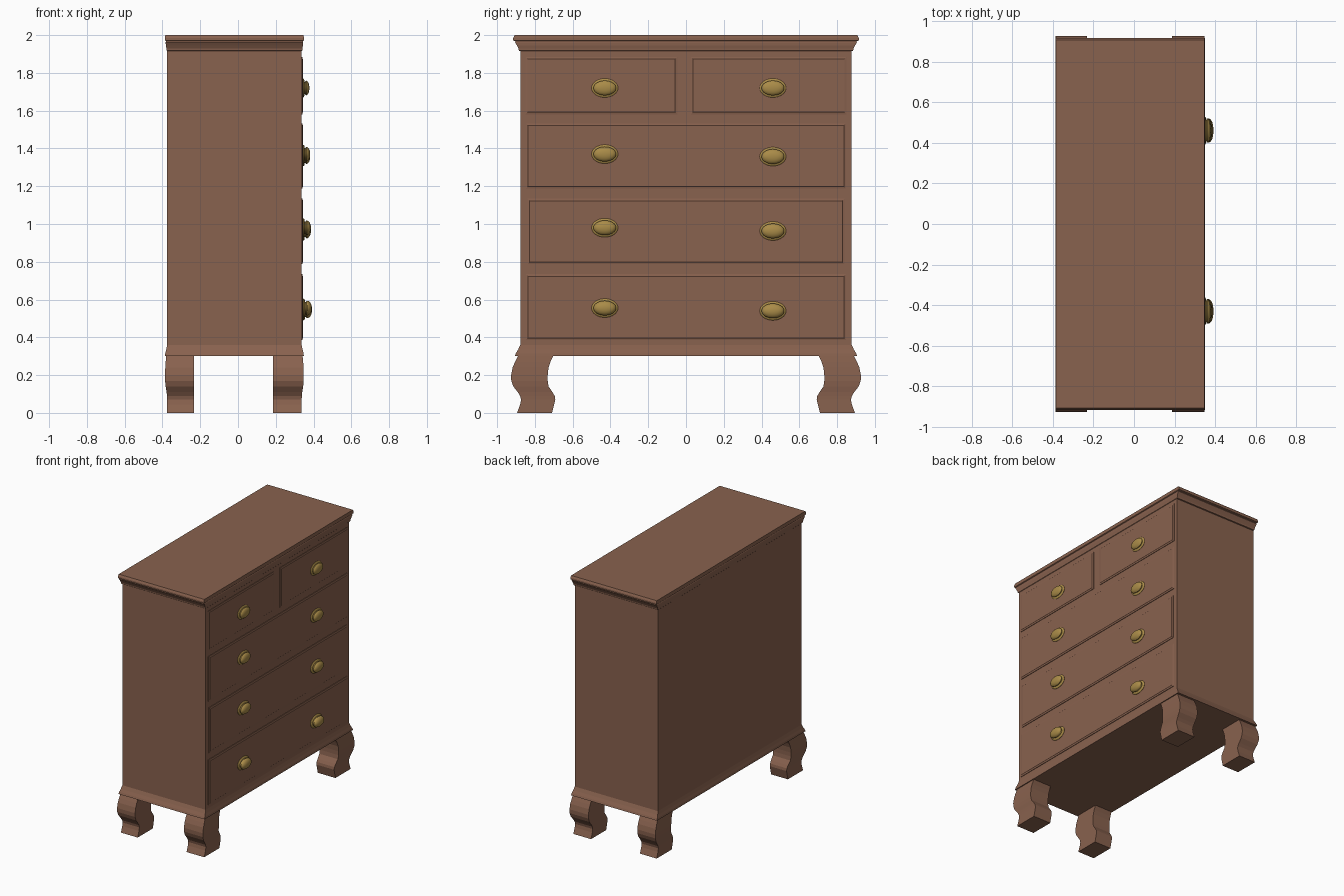
import bpy, bmesh, math

if "Cube" in bpy.data.objects:
    bpy.data.objects.remove(bpy.data.objects["Cube"])


def material(name, rgb):
    m = bpy.data.materials.new(name)
    m.diffuse_color = (*rgb, 1)
    m.use_nodes = True
    m.node_tree.nodes["Principled BSDF"].inputs["Base Color"].default_value = m.diffuse_color
    return m


wood = material("brown wood", (0.25, 0.122, 0.077))
brass = material("aged brass", (0.40, 0.26, 0.065))


def loft(name, rings, mat, smooth=False):
    """Skin a stack of equal-sized point rings and close both ends."""
    bm = bmesh.new()
    rows = [[bm.verts.new(p) for p in ring] for ring in rings]
    n = len(rows[0])
    for a, b in zip(rows, rows[1:]):
        for i in range(n):
            j = (i + 1) % n
            bm.faces.new((a[i], a[j], b[j], b[i]))
    bm.faces.new(rows[0])
    bm.faces.new(rows[-1])
    bmesh.ops.recalc_face_normals(bm, faces=bm.faces)
    mesh = bpy.data.meshes.new(name)
    bm.to_mesh(mesh)
    bm.free()
    mesh.materials.append(mat)
    ob = bpy.data.objects.new(name, mesh)
    bpy.context.collection.objects.link(ob)
    if smooth:
        bpy.ops.object.select_all(action='DESELECT')
        ob.select_set(True)
        bpy.context.view_layer.objects.active = ob
        bpy.ops.object.shade_smooth_by_angle(angle=math.radians(40))
    return ob


def rect(x0, x1, y0, y1, z):
    return [(x0, y0, z), (x1, y0, z), (x1, y1, z), (x0, y1, z)]


BACK, FRONT, SIDE = -0.375, 0.337, 0.877


def moulding(name, profile):
    # profile: height, overhang at front/back, overhang at the two sides
    loft(name, [rect(BACK - ox, FRONT + ox, -SIDE - oy, SIDE + oy, z)
                for z, ox, oy in profile], wood)


# Case with flared base and moulded top
moulding("case", [(0.33, 0, 0), (1.95, 0, 0)])
moulding("base_moulding", [(0.30, 0.012, 0.030), (0.315, 0.010, 0.024),
                           (0.335, 0.005, 0.012), (0.36, 0, 0)])
moulding("top_moulding", [(1.915, 0, 0), (1.918, 0.003, 0.008), (1.93, 0.004, 0.010),
                          (1.945, 0.007, 0.018), (1.962, 0.008, 0.028),
                          (1.968, 0.006, 0.026), (1.972, 0.012, 0.038),
                          (1.985, 0.012, 0.038), (2.0, 0.010, 0.030)])

# Bracket feet: height, outer y, inner y, bulge in x
FOOT = [(0.31, 0.885, 0.695, 0.004), (0.30, 0.890, 0.704, 0.005), (0.27, 0.905, 0.718, 0.008),
        (0.24, 0.918, 0.728, 0.010), (0.20, 0.926, 0.732, 0.011), (0.17, 0.925, 0.732, 0.011),
        (0.14, 0.914, 0.728, 0.008), (0.11, 0.891, 0.707, 0.003), (0.09, 0.878, 0.695, 0.001),
        (0.07, 0.873, 0.692, 0.0), (0.045, 0.878, 0.698, 0.0), (0.0, 0.894, 0.709, 0.0)]
for end, x0, x1, fb, bb in (("back", BACK, -0.232, 0, 1), ("front", 0.186, FRONT, 1, 0)):
    for side, s in (("left", -1), ("right", 1)):
        loft(f"{end}_{side}_foot",
             [rect(x0 - b * bb, x1 + b * fb, s * yo, s * yi, z) for z, yo, yi, b in FOOT], wood)


# Drawer fronts with a lipped edge
def drawer(name, y0, y1, z0, z1, lift):
    rings = []
    for x, i in ((FRONT - 0.005, 0), (FRONT + lift * 0.5, 0), (FRONT + lift * 0.6, 0.004),
                 (FRONT + lift * 0.75, 0.010), (FRONT + lift, 0.012)):
        rings.append([(x, y0 + i, z0 + i), (x, y1 - i, z0 + i),
                      (x, y1 - i, z1 - i), (x, y0 + i, z1 - i)])
    loft(name, rings, wood)


drawer("top_left_drawer", -0.85, -0.045, 1.58, 1.885, 0.007)
drawer("top_right_drawer", 0.025, 0.85, 1.58, 1.885, 0.007)
drawer("upper_drawer", -0.848, 0.848, 1.187, 1.533, 0.008)
drawer("middle_drawer", -0.84, 0.84, 0.787, 1.135, 0.008)
drawer("lower_drawer", -0.848, 0.848, 0.385, 0.735, 0.008)

# Oval knobs: half width, half height, depth fraction
KNOB = [(0.068, 0.048, -0.05), (0.070, 0.050, 0.08), (0.066, 0.046, 0.18), (0.060, 0.040, 0.22),
        (0.052, 0.033, 0.22), (0.052, 0.033, 0.34), (0.059, 0.038, 0.42), (0.060, 0.039, 0.52),
        (0.055, 0.035, 0.70), (0.044, 0.027, 0.86), (0.028, 0.016, 0.96), (0.010, 0.006, 1.0)]


def knob(name, y, z, depth):
    turns = [2 * math.pi * k / 32 for k in range(32)]
    loft(name, [[(FRONT + 0.007 + d * depth, y + w * math.cos(t), z + h * math.sin(t))
                 for t in turns] for w, h, d in KNOB], brass, smooth=True)


for row, zl, zr, depth in (("top", 1.72, 1.72, 0.034), ("upper", 1.37, 1.357, 0.038),
                           ("middle", 0.98, 0.963, 0.042), ("lower", 0.555, 0.54, 0.047)):
    knob(f"{row}_left_knob", -0.43, zl, depth)
    knob(f"{row}_right_knob", 0.46, zr, depth)
